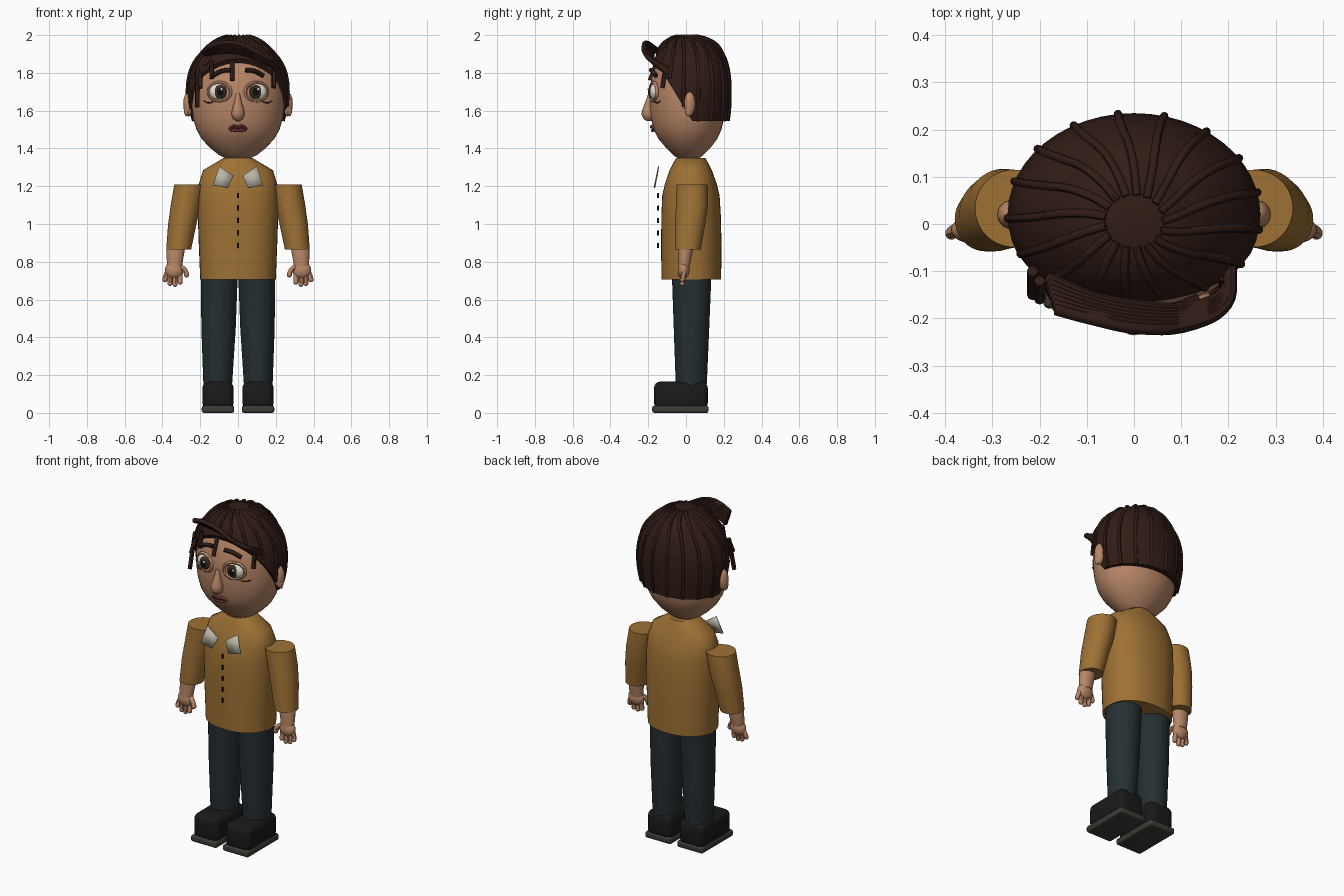
import bpy, bmesh
from math import sin, cos, pi, radians, copysign
from mathutils import Vector

if "Cube" in bpy.data.objects:
    bpy.data.objects.remove(bpy.data.objects["Cube"])

def material(name, r, g, b):
    m = bpy.data.materials.new(name)
    m.diffuse_color = (r, g, b, 1)
    m.use_nodes = True
    m.node_tree.nodes["Principled BSDF"].inputs["Base Color"].default_value = m.diffuse_color
    return m

SKIN = material("skin", .48, .24, .135)
HAIR = material("hair", .03, .012, .008)
SHIRT = material("shirt", .34, .165, .035)
TROUSER = material("trousers", .018, .028, .032)
SHOE = material("shoe", .01, .01, .01)
SOLE = material("sole", .045, .043, .035)
WHITE = material("eye_white", .75, .73, .65)
BLACK = material("black", .005, .005, .005)
IRIS = material("iris", .04, .025, .015)
LIP = material("lip", .14, .035, .03)
CLOTH = material("collar", .5, .47, .38)

def finish(bm, name, mat):
    bmesh.ops.recalc_face_normals(bm, faces=bm.faces)
    me = bpy.data.meshes.new(name)
    bm.to_mesh(me)
    bm.free()
    me.materials.append(mat)
    ob = bpy.data.objects.new(name, me)
    bpy.context.collection.objects.link(ob)
    return ob

def loft_bm(rings, n=40, power=2):
    """Stack of closed (super)ellipses: z, cx, cy, rx, ry."""
    bm = bmesh.new()
    loops = []
    e = 2 / power
    for z, cx, cy, rx, ry in rings:
        loops.append([bm.verts.new((
            cx + rx * copysign(abs(cos(t)) ** e, cos(t)),
            cy + ry * copysign(abs(sin(t)) ** e, sin(t)), z))
            for t in (2 * pi * i / n for i in range(n))])
    for a, b in zip(loops, loops[1:]):
        for i in range(n):
            j = (i + 1) % n
            bm.faces.new((a[i], a[j], b[j], b[i]))
    bm.faces.new(loops[0])
    bm.faces.new(loops[-1])
    return bm

def loft(name, rings, mat, n=40, power=2):
    return finish(loft_bm(rings, n, power), name, mat)

def ball(name, loc, scale, mat):
    bm = bmesh.new()
    bmesh.ops.create_uvsphere(bm, u_segments=24, v_segments=14, radius=1)
    bmesh.ops.scale(bm, vec=scale, verts=bm.verts)
    bmesh.ops.translate(bm, vec=loc, verts=bm.verts)
    return finish(bm, name, mat)

def box(name, loc, size, mat, bevel):
    bm = bmesh.new()
    bmesh.ops.create_cube(bm, size=1)
    bmesh.ops.scale(bm, vec=size, verts=bm.verts)
    bmesh.ops.translate(bm, vec=loc, verts=bm.verts)
    bmesh.ops.bevel(bm, geom=bm.edges[:], offset=bevel, segments=4, profile=.5, affect='EDGES')
    return finish(bm, name, mat)

def tubes(name, paths, radius, mat, closed=False):
    cu = bpy.data.curves.new(name, 'CURVE')
    cu.dimensions = '3D'
    cu.bevel_depth = radius
    cu.bevel_resolution = 2
    cu.resolution_u = 5
    cu.use_fill_caps = True
    for path in paths:
        sp = cu.splines.new('BEZIER')
        sp.bezier_points.add(len(path) - 1)
        sp.use_cyclic_u = closed
        for p, co in zip(sp.bezier_points, path):
            p.co = co
            p.handle_left_type = p.handle_right_type = 'AUTO'
    cu.materials.append(mat)
    ob = bpy.data.objects.new(name, cu)
    bpy.context.collection.objects.link(ob)
    bpy.ops.object.select_all(action='DESELECT')
    ob.select_set(True)
    bpy.context.view_layer.objects.active = ob
    bpy.ops.object.convert(target='MESH')

# Head and torso
loft("head", [(1.34, 0, .015, .05, .045), (1.365, 0, .012, .1, .08), (1.4, 0, .012, .145, .115),
              (1.45, 0, .01, .192, .155), (1.5, 0, .008, .22, .18), (1.56, 0, .008, .238, .193),
              (1.62, 0, .006, .245, .198), (1.7, 0, .005, .245, .198), (1.78, 0, .005, .235, .187),
              (1.85, 0, .01, .205, .165), (1.91, 0, .015, .16, .13), (1.96, 0, .02, .08, .07)], SKIN)
loft("shirt_body", [(.705, 0, .028, .2, .158), (.9, 0, .028, .208, .16), (1.05, 0, .027, .213, .157),
                    (1.15, 0, .026, .213, .152), (1.21, 0, .026, .208, .138), (1.285, 0, .025, .185, .112),
                    (1.35, 0, .025, .075, .078)], SHIRT, power=2.2)

# Hair cap, trimmed along the slanted hairline
CAP = [(1.545, 0, .02, .245, .205), (1.62, 0, .02, .262, .213), (1.7, 0, .02, .268, .215),
       (1.77, 0, .02, .262, .212), (1.84, 0, .02, .24, .2), (1.9, 0, .02, .198, .177),
       (1.95, 0, .018, .148, .145), (1.98, 0, .012, .1, .1), (1.995, 0, .006, .06, .055)]
SLOPE = 1.65
bm = loft_bm(CAP, 48)
cut = bmesh.ops.bisect_plane(bm, geom=bm.verts[:] + bm.edges[:] + bm.faces[:],
                             plane_co=(0, .03, 1.55), plane_no=(0, SLOPE, 1), clear_inner=True)
bmesh.ops.holes_fill(bm, edges=[e for e in bm.edges if e.is_boundary])
finish(bm, "hair_cap", HAIR)

# Swirled ridges running from crown to hairline
ridges = []
for k in range(17):
    path = []
    for i, (z, cx, cy, rx, ry) in enumerate(reversed(CAP)):
        a = 2 * pi * k / 17 + .22 * sin(min(i, 4) / 4 * pi / 2)
        p = Vector((rx * cos(a), cy + ry * sin(a), z))
        if p.z < 1.55 - (p.y - .03) * SLOPE:
            break
        path.append(p)
    ridges.append(path)
tubes("hair_ridges", ridges, .009, HAIR)

# Swept quiff and loose strands
quiff = []
for k in range(7):
    d = k / 6
    quiff.append([(.205, -.07 - .03 * d, 1.79 + .03 * d), (.195, -.14 - .03 * d, 1.83 + .03 * d),
                  (.13, -.175 - .035 * d, 1.865 + .03 * d), (.01, -.175 - .045 * d, 1.91 + .04 * d),
                  (-.09, -.155 - .045 * d, 1.915 + .04 * d), (-.185 + .02 * d, -.115 - .065 * d, 1.9 + .035 * d)])
tubes("hair_quiff", quiff, .014, HAIR)
tubes("loose_strands", [[(x, y0, z0), (x, y1, z1)] for x, y0, z0, y1, z1 in
      ((-.215, -.1, 1.82, -.15, 1.62), (-.2, -.12, 1.8, -.16, 1.72), (-.14, -.145, 1.86, -.165, 1.77),
       (-.03, -.15, 1.87, -.19, 1.76), (.19, -.11, 1.82, -.125, 1.72))], .012, HAIR)

# Nose and mouth
loft("nose", [(1.545, 0, -.195, .008, .01), (1.555, 0, -.198, .025, .026), (1.58, 0, -.2, .035, .036),
              (1.605, 0, -.198, .032, .034), (1.64, 0, -.194, .021, .024), (1.69, 0, -.188, .01, .012)], SKIN, 20)
tubes("lips", [[(-.045, -.168, 1.502), (-.02, -.18, 1.517), (0, -.182, 1.513), (.02, -.18, 1.517), (.045, -.168, 1.502)],
               [(-.04, -.168, 1.5), (0, -.178, 1.495), (.04, -.168, 1.5)]], .009, LIP)

# Front buttons
for k in range(5):
    box("button", (0, -.148, 1.15 - k * .066), (.01, .01, .026), BLACK, .002)

# Paired parts
for s, side in ((1, "left"), (-1, "right")):
    ex = .097 * s
    ball(side + "_eye", (ex, -.163, 1.7), (.055, .03, .046), WHITE)
    ball(side + "_iris", (ex - .004 * s, -.182, 1.7), (.034, .016, .037), IRIS)
    ball(side + "_pupil", (ex - .004 * s, -.188, 1.7), (.022, .013, .025), BLACK)
    ball(side + "_eye_glint", (ex + .01, -.199, 1.713), (.007, .004, .007), WHITE)
    tubes(side + "_eyelids", [[(ex + .058 * cos(a), -.172 + .018 * s * cos(a), 1.7 + .048 * sin(a))
          for a in (i * pi / 4 for i in range(8))]], .009, SKIN, True)
    tubes(side + "_eye_crease", [[(.135 * s, -.163, 1.645), (.16 * s, -.149, 1.642), (.18 * s, -.136, 1.652)]], .003, HAIR)
    tubes(side + "_eyebrow", [[(.04 * s, -.185, 1.815), (.085 * s, -.178, 1.81), (.135 * s, -.16, 1.785)]], .012, HAIR)
    ball(side + "_ear", (.262 * s, .02, 1.635), (.028, .03, .065), SKIN)
    ball(side + "_ear_lobe", (.272 * s, .015, 1.6), (.014, .02, .03), SKIN)

    # Collar flap
    bm = bmesh.new()
    bm.faces.new([bm.verts.new((x * s, y, z)) for x, y, z in
                  ((.1, -.142, 1.305), (.024, -.15, 1.255), (.055, -.165, 1.19), (.133, -.16, 1.205))])
    finish(bm, side + "_collar", CLOTH).modifiers.new("thickness", 'SOLIDIFY').thickness = .006

    # Sleeve, wrist and hand
    loft(side + "_sleeve", [(1.21, .255 * s, .033, .082, .082), (1.1, .276 * s, .032, .08, .085),
                            (1, .295 * s, .022, .075, .08), (.865, .314 * s, .01, .066, .068)], SHIRT)
    loft(side + "_wrist", [(.9, .325 * s, 0, .045, .035), (.86, .33 * s, -.002, .048, .038),
                           (.8, .335 * s, -.007, .042, .032), (.77, .335 * s, -.01, .04, .03)], SKIN, 24)
    ball(side + "_palm", (.338 * s, -.012, .755), (.05, .03, .045), SKIN)
    for k in range(4):
        x = .306 + .023 * k
        low = (.682, .67, .675, .695)[k]
        tubes(side + "_finger", [[(x * s, -.012, .745), ((x + .004 * k) * s, -.018, .71),
                                  ((x + .004 * k) * s, -.02, low + .01)]], .013, SKIN)
        ball(side + "_fingertip", ((x + .004 * k) * s, -.02, low + .01), (.013, .013, .013), SKIN)
    tubes(side + "_thumb", [[(.31 * s, -.014, .775), (.285 * s, -.025, .76), (.272 * s, -.03, .735)]], .014, SKIN)
    ball(side + "_thumb_tip", (.272 * s, -.03, .733), (.014, .014, .016), SKIN)

    # Trouser leg, shoe and sole
    loft(side + "_leg", [(.13, .107 * s, .028, .075, .08), (.17, .107 * s, .028, .077, .083),
                         (.45, .103 * s, .029, .091, .094), (.74, .099 * s, .03, .098, .105)], TROUSER)
    box(side + "_shoe", (.106 * s, -.027, .092), (.165, .285, .148), SHOE, .035)
    box(side + "_sole", (.106 * s, -.03, .019), (.172, .298, .038), SOLE, .012)

# Smooth shading with crisp rims
bpy.ops.object.select_all(action='SELECT')
bpy.context.view_layer.objects.active = bpy.context.selected_objects[0]
bpy.ops.object.shade_smooth_by_angle(angle=radians(45))
